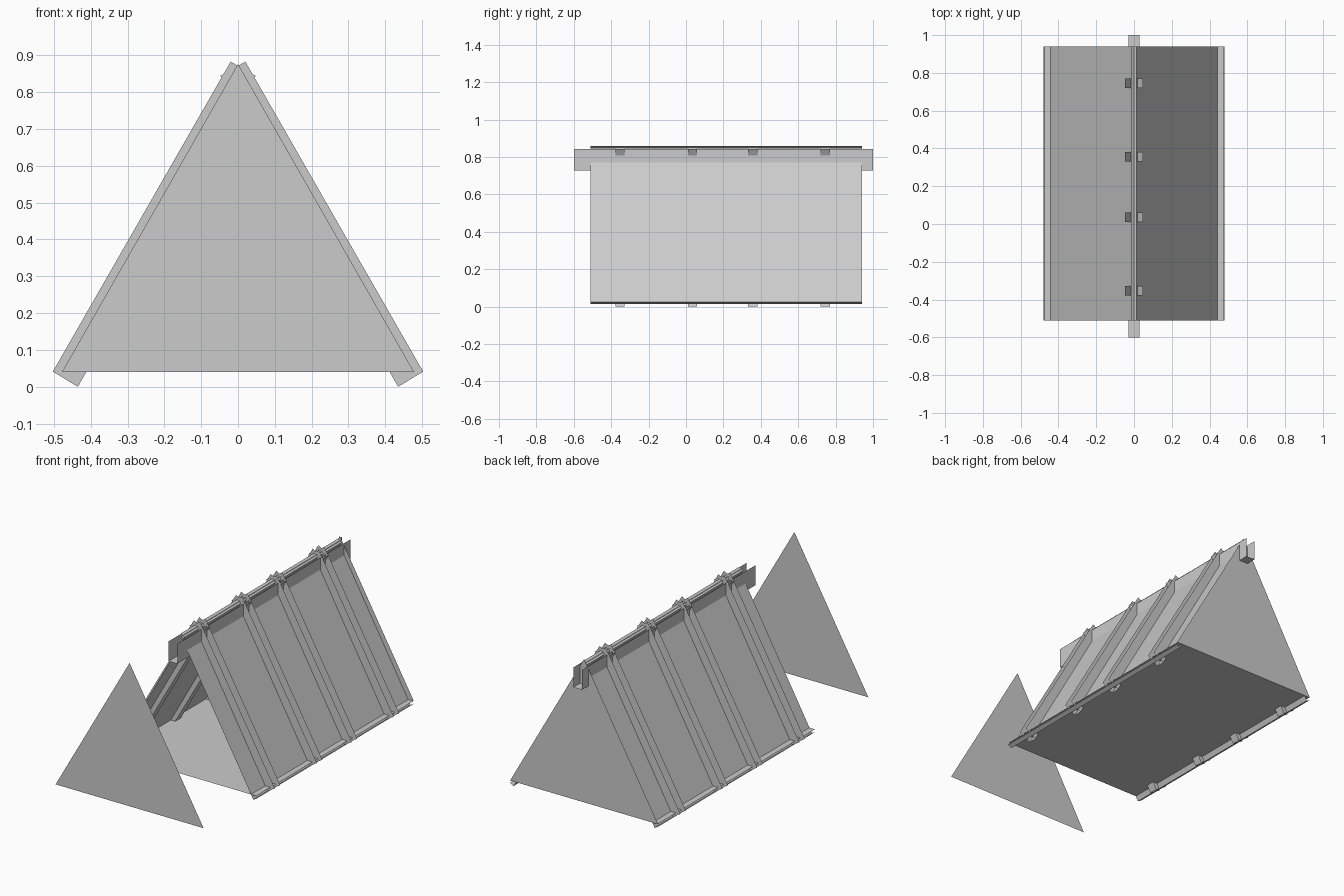
import bpy
from mathutils import Vector

if "Cube" in bpy.data.objects:
    bpy.data.objects.remove(bpy.data.objects["Cube"])


def make(name, verts, faces):
    mesh = bpy.data.meshes.new(name)
    mesh.from_pydata([tuple(v) for v in verts], [], faces)
    mesh.update()
    ob = bpy.data.objects.new(name, mesh)
    bpy.context.collection.objects.link(ob)
    return ob


def sheet(name, profile, y0, y1):
    """Thin open sheet: an x-z profile swept along y."""
    n = len(profile)
    verts = [(x, y, z) for y in (y0, y1) for x, z in profile]
    return make(name, verts, [(i, i + 1, n + i + 1, n + i) for i in range(n - 1)])


def mirrored(side, profile):
    return [(side * x, z) for x, z in profile]


FRONT, BACK = -0.51, 0.94

# Floor and the two triangular end walls (the front one stands detached)
sheet("floor", [(-0.475, 0.04), (0.475, 0.04)], FRONT, BACK)
for name, y in (("front_wall", -1.0), ("back_wall", BACK)):
    make(name, [(-0.478, y, 0.04), (0.478, y, 0.04), (0, y, 0.877)], [(0, 1, 2)])

# Ridge beam: U-shaped channel, open on top and at the ends
sheet("ridge_beam", [(-0.028, 0.843), (-0.028, 0.727), (0.028, 0.727), (0.028, 0.843)], -0.6, 1.0)

# Sloping roof panels with outward lips at top and bottom
panel = [(0.479, 0.026), (0.456, 0.013), (-0.012, 0.843), (0.013, 0.858)]
for side, label in ((1, "right"), (-1, "left")):
    sheet(label + "_roof_panel", mirrored(side, panel), FRONT, BACK)

# Rafters: channels open outward, crossing over each other at the ridge
outer_low, outer_top = (0.503, 0.041), (0.02, 0.883)
inner_low, inner_top = (0.435, 0.0), (-0.048, 0.844)
W = 0.025
for i, yc in enumerate((-0.353, 0.035, 0.356, 0.744)):
    for side, label in ((1, "right"), (-1, "left")):
        verts = []
        for outer, inner in ((outer_low, inner_low), (outer_top, inner_top)):
            for (x, z), y in ((outer, yc - W), (inner, yc - W), (inner, yc + W), (outer, yc + W)):
                verts.append(Vector((side * x, y, z)))
        make(f"{label}_rafter_{i + 1}", verts, [(k, k + 1, k + 5, k + 4) for k in range(3)])
